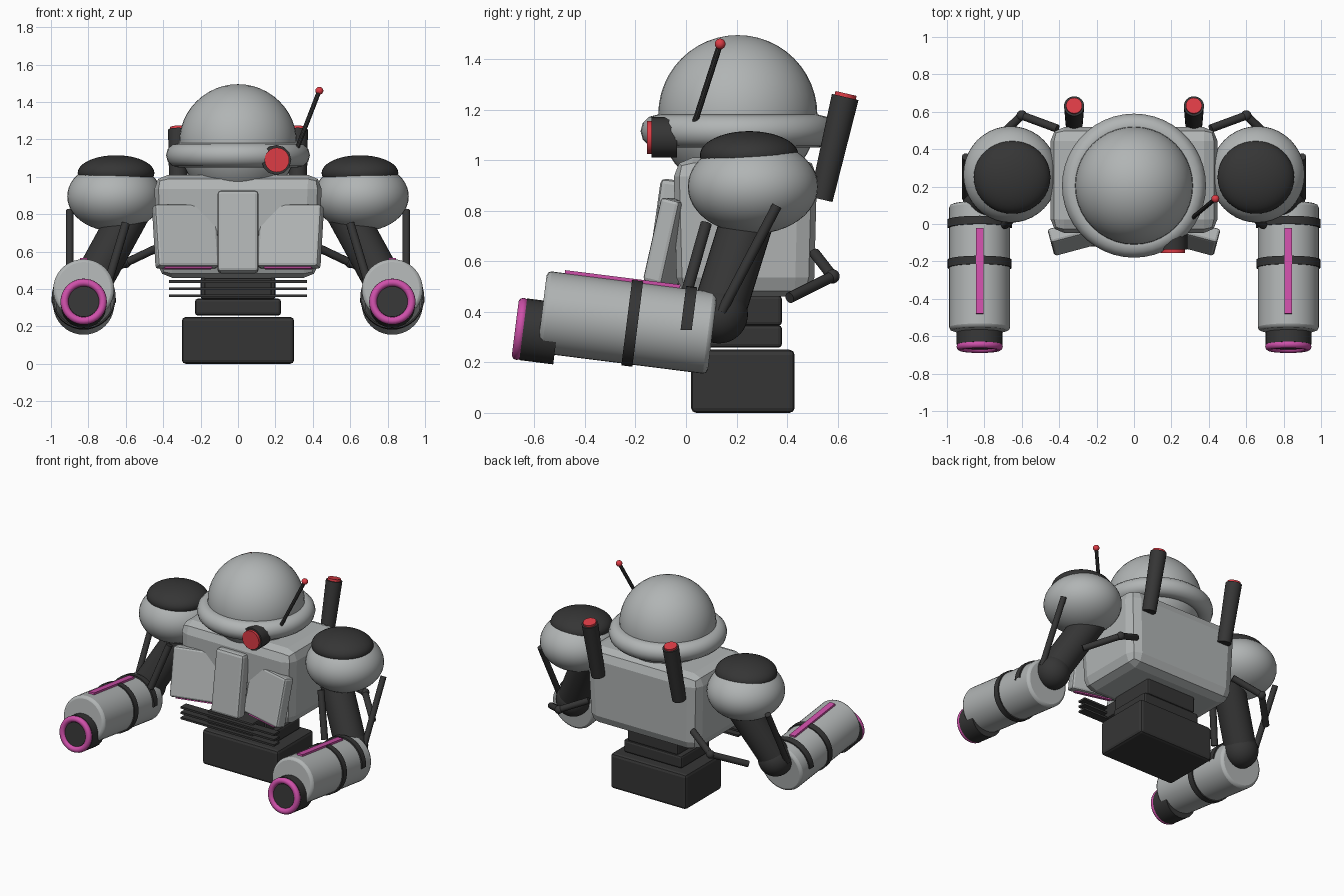
import bpy, bmesh, math
from mathutils import Vector, Matrix

if "Cube" in bpy.data.objects:
    bpy.data.objects.remove(bpy.data.objects["Cube"])

def mat(name, c):
    m = bpy.data.materials.new(name)
    m.diffuse_color = (*c, 1)
    m.use_nodes = True
    m.node_tree.nodes["Principled BSDF"].inputs["Base Color"].default_value = m.diffuse_color
    return m

GREY = mat("light_grey", (0.44, 0.46, 0.46))
DARK = mat("dark_grey", (0.036, 0.036, 0.036))
RED = mat("red", (0.72, 0.045, 0.06))
PINK = mat("pink", (0.62, 0.08, 0.40))

def finish(name, bm, m, matrix=Matrix(), bevel=0, segs=2, smooth=True):
    me = bpy.data.meshes.new(name)
    bmesh.ops.recalc_face_normals(bm, faces=bm.faces)
    bm.to_mesh(me)
    bm.free()
    me.materials.append(m)
    ob = bpy.data.objects.new(name, me)
    bpy.context.collection.objects.link(ob)
    ob.matrix_world = matrix
    if bevel:
        b = ob.modifiers.new("bevel", 'BEVEL')
        b.width, b.segments, b.limit_method = bevel, segs, 'ANGLE'
    if smooth:
        bpy.ops.object.select_all(action='DESELECT')
        ob.select_set(True)
        bpy.context.view_layer.objects.active = ob
        bpy.ops.object.shade_smooth_by_angle(angle=math.radians(35))
    return ob

def box(name, centre, size, m, bevel=0.02, rot=Matrix(), taper=1, segs=2):
    bm = bmesh.new()
    bmesh.ops.create_cube(bm, size=1)
    for v in bm.verts:
        if v.co.z < 0:
            v.co.x *= taper
            v.co.y *= taper
        v.co = Vector(a * b for a, b in zip(v.co, size))
    return finish(name, bm, m, Matrix.Translation(centre) @ rot, bevel, segs, False)

def cyl(name, p, q, r, m, r2=None, n=32, bevel=0, half=False):
    p, q = Vector(p), Vector(q)
    bm = bmesh.new()
    bmesh.ops.create_cone(bm, cap_ends=True, segments=n, radius1=r,
                          radius2=r2 or r, depth=(q - p).length)
    rot = (q - p).to_track_quat('Z', 'Y').to_matrix().to_4x4()
    bmesh.ops.transform(bm, matrix=rot, verts=bm.verts)
    if half:  # keep only the upper half
        bmesh.ops.bisect_plane(bm, geom=bm.verts[:] + bm.edges[:] + bm.faces[:],
                               plane_co=(0, 0, 0), plane_no=(0, 0, 1), clear_inner=True)
    return finish(name, bm, m, Matrix.Translation((p + q) / 2), bevel)

def ball(name, c, radii, m):
    bm = bmesh.new()
    bmesh.ops.create_uvsphere(bm, u_segments=40, v_segments=24, radius=1)
    bmesh.ops.scale(bm, vec=radii, verts=bm.verts)
    return finish(name, bm, m, Matrix.Translation(c))

def torus(name, c, axis, major, minor, m, n=40, k=10):
    bm = bmesh.new()
    g = [[bm.verts.new(((major + minor * math.cos(b)) * math.cos(a),
                        (major + minor * math.cos(b)) * math.sin(a), minor * math.sin(b)))
          for b in (2 * math.pi * j / k for j in range(k))]
         for a in (2 * math.pi * i / n for i in range(n))]
    for i in range(n):
        for j in range(k):
            i2, j2 = (i + 1) % n, (j + 1) % k
            bm.faces.new((g[i][j], g[i2][j], g[i2][j2], g[i][j2]))
    rot = Vector(axis).to_track_quat('Z', 'Y').to_matrix().to_4x4()
    ob = finish(name, bm, m, Matrix.Translation(c) @ rot, smooth=False)
    for f in ob.data.polygons:
        f.use_smooth = True
    return ob

def rx(deg):
    return Matrix.Rotation(math.radians(deg), 4, 'X')

def rz(deg):
    return Matrix.Rotation(math.radians(deg), 4, 'Z')

# pedestal, waist and grille
box("pedestal", (0, 0.225, 0.125), (0.6, 0.41, 0.25), DARK)
box("lower_waist", (0, 0.22, 0.303), (0.46, 0.32, 0.09), DARK, 0.015)
box("upper_waist", (0, 0.21, 0.405), (0.40, 0.34, 0.12), DARK, 0.015)
for i in range(3):
    box("grille_bar", (0, -0.09, 0.364 + 0.038 * i), (0.74, 0.06, 0.014), DARK, 0)
box("grille_mount", (0, -0.02, 0.41), (0.36, 0.14, 0.10), DARK, 0.01)

# torso and chest panels
box("torso", (0, 0.235, 0.735), (0.90, 0.57, 0.55), GREY, 0.075, taper=0.95)
box("centre_chest_panel", (0, -0.085, 0.705), (0.22, 0.09, 0.44), GREY, 0.02, rx(-8))

# head: dome, ring, eye, antenna
ball("head_dome", (0, 0.205, 1.18), (0.315, 0.315, 0.315), GREY)
torus("head_ring", (0, 0.205, 1.115), (0, 0, 1), 0.32, 0.065, GREY, 44, 12)
cyl("eye_housing", (0.205, -0.137, 1.09), (0.205, -0.035, 1.09), 0.08, DARK, n=12)
cyl("eye_lens", (0.208, -0.155, 1.09), (0.208, -0.13, 1.09), 0.066, RED, n=24)
cyl("antenna", (0.315, 0.035, 1.15), (0.435, 0.135, 1.46), 0.012, DARK, n=10)
ball("antenna_tip", (0.435, 0.135, 1.46), (0.021,) * 3, RED)

# forearm frame: along the arm (u) and up from its axis (v)
T = math.radians(7.2)
FWD = Vector((0, -math.cos(T), math.sin(T)))
UP = Vector((0, math.sin(T), math.cos(T)))

for s, side in ((-1, "left"), (1, "right")):
    def nm(t):
        return side + "_" + t

    def at(u, v=0):
        return Vector((s * 0.825, -0.2325, 0.3575)) + FWD * u + UP * v

    # angled chest panel with glowing strip underneath
    rot = rz(-15 * s) @ rx(-13)
    c = Vector((s * 0.28, -0.056, 0.68))
    box(nm("chest_panel"), c, (0.34, 0.08, 0.34), GREY, 0.015, rot)
    box(nm("chest_light"), c + rot @ Vector((0, -0.005, -0.172)),
        (0.26, 0.035, 0.012), PINK, 0, rot)

    # back tubes
    a, b = Vector((s * 0.32, 0.535, 0.845)), Vector((s * 0.32, 0.63, 1.25))
    cyl(nm("back_tube"), a, b, 0.046, DARK, 0.054)
    cyl(nm("back_tube_cap"), b - (b - a) * 0.01, b + (b - a) * 0.035, 0.043, RED)

    # shoulder and upper arm
    ball(nm("shoulder"), (s * 0.66, 0.265, 0.895), (0.253, 0.258, 0.187), GREY)
    ball(nm("shoulder_cap"), (s * 0.652, 0.25, 1.02), (0.205, 0.195, 0.095), DARK)
    cyl(nm("upper_arm"), (s * 0.57, 0.26, 0.82), (s * 0.80, 0.13, 0.40), 0.105, DARK)
    ball(nm("elbow"), (s * 0.80, 0.13, 0.39), (0.115,) * 3, DARK)

    # forearm with bands, light strip and muzzle
    cyl(nm("forearm"), at(-0.34), at(0.34), 0.163, GREY, n=40, bevel=0.018)
    cyl(nm("forearm_band"), at(-0.042), at(0.002), 0.171, DARK, n=40)
    cyl(nm("forearm_half_band"), at(-0.257), at(-0.213), 0.173, DARK, n=40, half=True)
    box(nm("forearm_light"), at(0.04, 0.165), (0.042, 0.46, 0.02), PINK, 0, rx(-7.2))
    cyl(nm("muzzle"), at(0.27, -0.078), at(0.405, -0.078), 0.123, DARK, n=24)
    torus(nm("muzzle_ring"), at(0.417, -0.078), FWD, 0.103, 0.021, PINK)
    cyl(nm("muzzle_core"), at(0.39, -0.078), at(0.422, -0.078), 0.082, DARK)

    # arm pistons
    cyl(nm("outer_piston"), (s * 0.9, 0.36, 0.82), (s * 0.9, 0.14, 0.40), 0.02, DARK, n=12)
    cyl(nm("inner_piston"), (s * 0.6, 0.08, 0.75), (s * 0.69, -0.005, 0.45), 0.023, DARK, n=12)

    # jointed link from the torso back to the elbow
    p, j, q = (s * 0.41, 0.51, 0.63), (s * 0.60, 0.58, 0.54), (s * 0.78, 0.41, 0.455)
    cyl(nm("link_inner"), p, j, 0.022, DARK, n=12)
    cyl(nm("link_outer"), j, q, 0.022, DARK, n=12)
    ball(nm("link_joint"), j, (0.028,) * 3, DARK)
